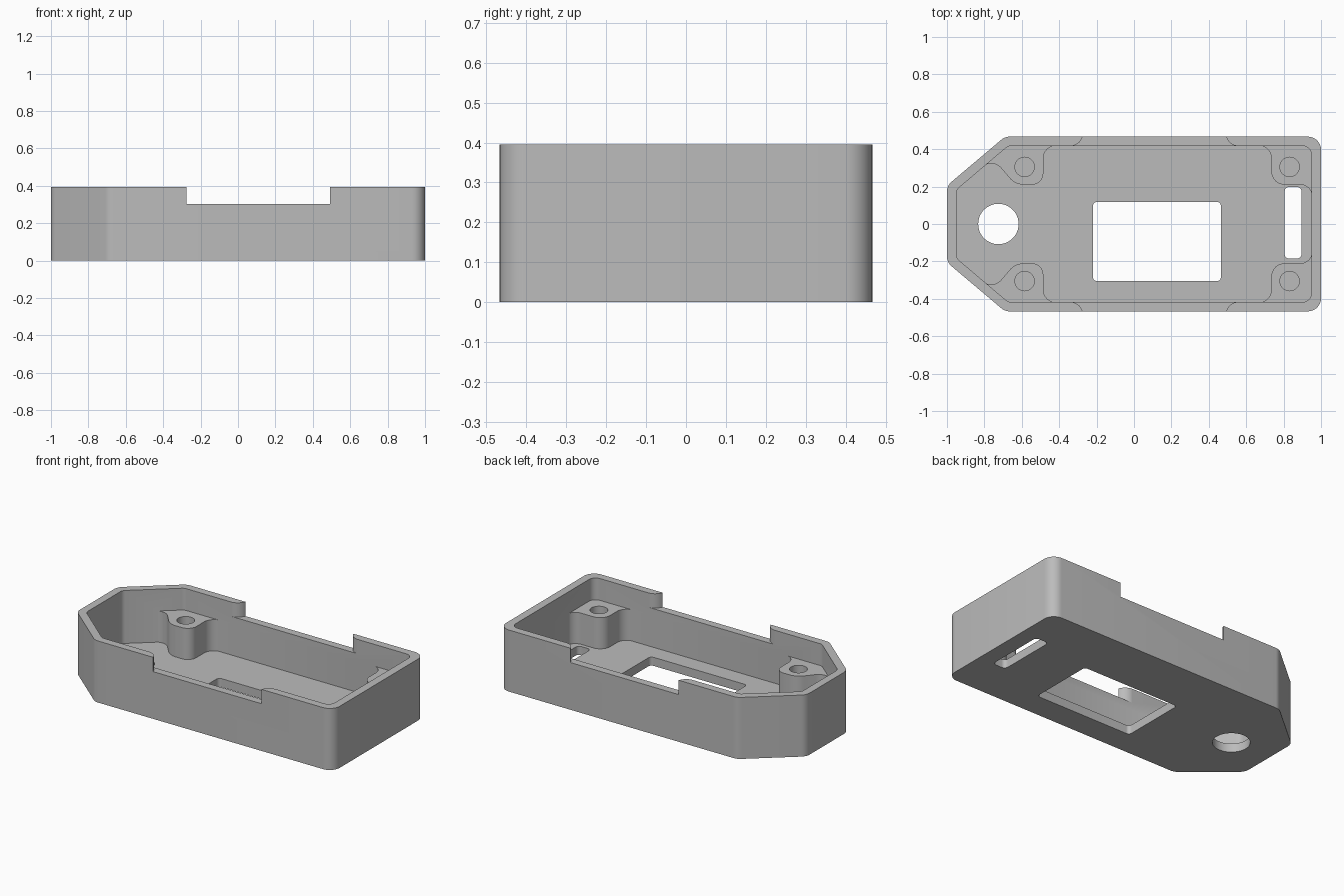
import bpy, bmesh, math
from mathutils import Vector

if "Cube" in bpy.data.objects:
    bpy.data.objects.remove(bpy.data.objects["Cube"], do_unlink=True)

HEIGHT, FLOOR, POST_TOP, NOTCH_Z = 0.395, 0.055, 0.255, 0.303

grey = bpy.data.materials.new("plain_grey")
grey.use_nodes = True
grey.diffuse_color = (0.5, 0.5, 0.5, 1)
grey.node_tree.nodes["Principled BSDF"].inputs["Base Color"].default_value = (0.5, 0.5, 0.5, 1)


def fillet(corners, steps=8):
    """Round each (x, y, radius) corner of a closed outline."""
    out = []
    for i, (x, y, r) in enumerate(corners):
        p = Vector((x, y))
        if r == 0:
            out.append(p)
            continue
        a = (Vector(corners[i - 1][:2]) - p).normalized()
        b = (Vector(corners[(i + 1) % len(corners)][:2]) - p).normalized()
        half = a.angle(b) / 2
        centre = p + (a + b).normalized() * (r / math.sin(half))
        start = p + a * (r / math.tan(half)) - centre
        end = p + b * (r / math.tan(half)) - centre
        sweep = math.pi - 2 * half
        for k in range(steps + 1):
            t = k / steps
            out.append(centre + (start * math.sin((1 - t) * sweep)
                                 + end * math.sin(t * sweep)) / math.sin(sweep))
    return out


def prism(name, outline, z0, z1, flip=False):
    """Extrude an outline from z0 to z1, optionally mirrored in y."""
    bm = bmesh.new()
    s = -1 if flip else 1
    face = bm.faces.new([bm.verts.new((p[0], s * p[1], z0)) for p in outline])
    top = bmesh.ops.extrude_face_region(bm, geom=[face])["geom"]
    bmesh.ops.translate(bm, vec=(0, 0, z1 - z0),
                        verts=[v for v in top if isinstance(v, bmesh.types.BMVert)])
    bmesh.ops.recalc_face_normals(bm, faces=bm.faces[:])
    mesh = bpy.data.meshes.new(name)
    bm.to_mesh(mesh)
    bm.free()
    mesh.materials.append(grey)
    obj = bpy.data.objects.new(name, mesh)
    bpy.context.collection.objects.link(obj)
    return obj


def combine(target, tool, operation):
    """Apply a boolean and discard the tool."""
    mod = target.modifiers.new("combine", "BOOLEAN")
    mod.operation, mod.object, mod.solver = operation, tool, "EXACT"
    graph = bpy.context.evaluated_depsgraph_get()
    mesh = bpy.data.meshes.new_from_object(target.evaluated_get(graph))
    target.modifiers.clear()
    target.data = mesh
    bpy.data.objects.remove(tool, do_unlink=True)


def circle(x, y, r, n=40):
    return [(x + r * math.cos(k * math.tau / n), y + r * math.sin(k * math.tau / n))
            for k in range(n)]


def rectangle(x0, x1, y0, y1, r):
    return fillet([(x0, y0, r), (x1, y0, r), (x1, y1, r), (x0, y1, r)])


def tapered(right, left, side, nose, chamfer, r, r_nose):
    """Box outline with the two corners at -x cut diagonally."""
    return fillet([(right, -side, r), (right, side, r), (chamfer, side, r_nose),
                   (left, nose, r_nose), (left, -nose, r_nose), (chamfer, -side, r_nose)])


# Outer shell and its cavity
case = prism("case", tapered(1, -1, 0.467, 0.205, -0.69, 0.07, 0.07), 0, HEIGHT)
cavity = prism("cavity", tapered(0.948, -0.95, 0.417, 0.182, -0.673, 0.045, 0.04), FLOOR, 1)
combine(case, cavity, "DIFFERENCE")

# Screw posts flared into the walls
nose_post = fillet([(-0.4, 0.44, 0), (-0.4, 0.42, 0), (-0.485, 0.42, 0.07),
                    (-0.485, 0.21, 0.06), (-0.635, 0.21, 0.1), (-0.755, 0.352, 0.07),
                    (-0.825, 0.292, 0), (-0.835, 0.305, 0), (-0.68, 0.44, 0)])
tail_post = fillet([(0.655, 0.44, 0), (0.655, 0.42, 0), (0.735, 0.42, 0.07),
                    (0.735, 0.21, 0.07), (0.951, 0.21, 0.06), (0.951, 0.14, 0),
                    (0.97, 0.14, 0), (0.97, 0.44, 0)])
# Side wall notch with rounded wall ends
notch = fillet([(-0.272, 0.6, 0), (-0.272, 0.4165, 0.07), (-0.36, 0.4165, 0), (-0.36, 0.3, 0),
                (0.58, 0.3, 0), (0.58, 0.4165, 0), (0.49, 0.4165, 0.07), (0.49, 0.6, 0)])
for flip in (False, True):
    for outline, x in ((nose_post, -0.585), (tail_post, 0.832)):
        combine(case, prism("post", outline, FLOOR - 0.02, POST_TOP, flip), "UNION")
        combine(case, prism("screw_hole", circle(x, 0.305, 0.052), 0.08, 0.5, flip), "DIFFERENCE")
    combine(case, prism("notch", notch, NOTCH_Z, 1, flip), "DIFFERENCE")

# Floor openings: round hole, window and slot
for outline in (circle(-0.725, 0, 0.108, 64),
                rectangle(-0.22, 0.465, -0.305, 0.118, 0.022),
                rectangle(0.805, 0.896, -0.185, 0.198, 0.025)):
    combine(case, prism("opening", outline, -0.1, 0.15), "DIFFERENCE")

bpy.ops.object.select_all(action="DESELECT")
case.select_set(True)
bpy.context.view_layer.objects.active = case
bpy.ops.object.shade_smooth_by_angle(angle=math.radians(30))
